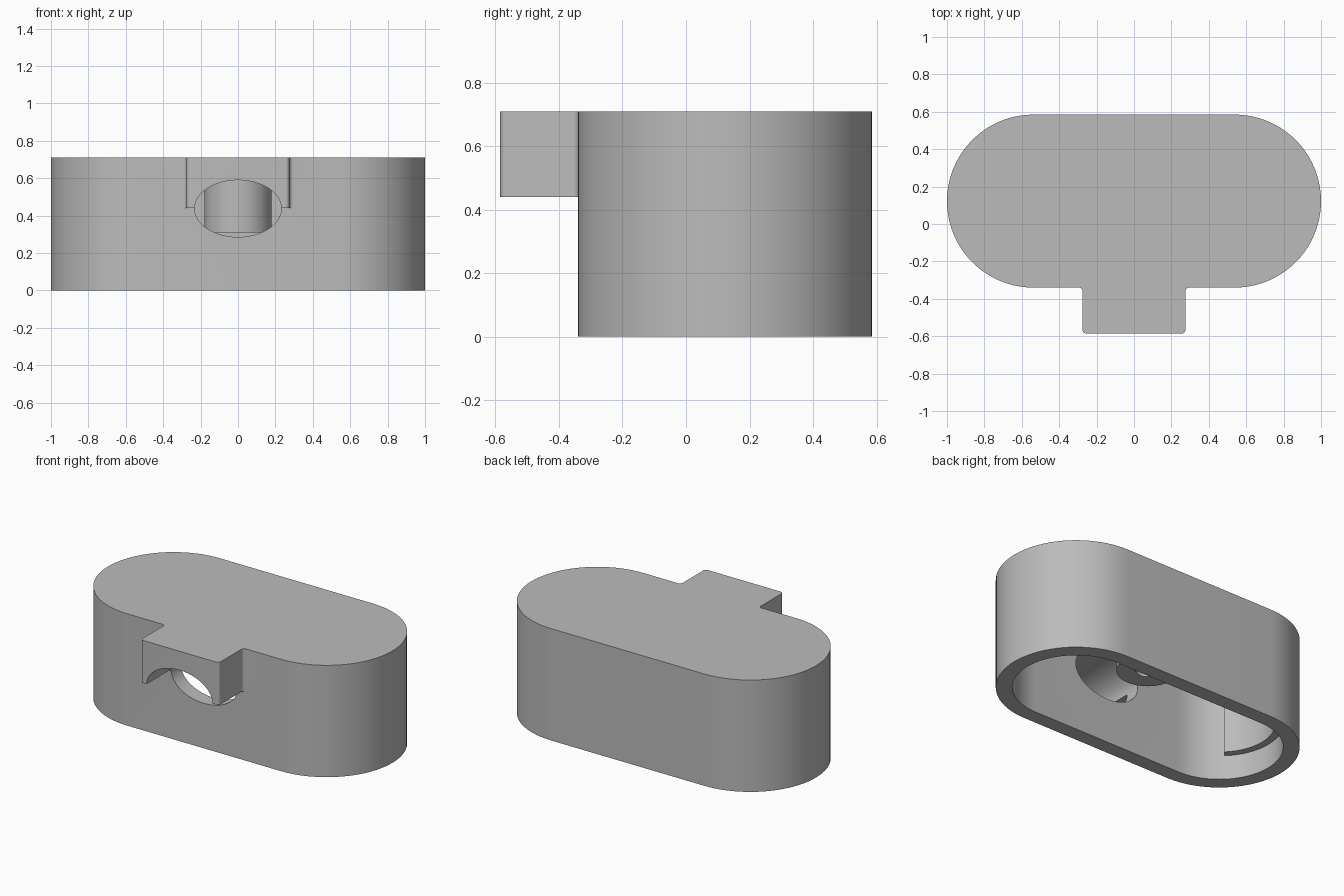
import bpy, bmesh
from math import sin, cos, pi, radians
from mathutils import Matrix

if "Cube" in bpy.data.objects:
    bpy.data.objects.remove(bpy.data.objects["Cube"], do_unlink=True)

MID_Y, RADIUS, HALF, HEIGHT = 0.1225, 0.4625, 0.5375, 0.71
WALL, ROOF = 0.095, 0.615

grey = bpy.data.materials.new("plain grey")
grey.use_nodes = True
grey.diffuse_color = (0.5, 0.5, 0.5, 1)
grey.node_tree.nodes["Principled BSDF"].inputs["Base Color"].default_value = (0.5, 0.5, 0.5, 1)


def arc(cx, cy, rx, ry, start, end, steps):
    """Points on an elliptical arc, angles in degrees."""
    angles = [radians(start + (end - start) * i / steps) for i in range(steps + 1)]
    return [(cx + rx * cos(a), cy + ry * sin(a)) for a in angles]


def ellipse(cx, cy, rx, ry, steps=64):
    return arc(cx, cy, rx, ry, 0, 360, steps)[:-1]


def stadium(r):
    return arc(HALF, MID_Y, r, r, -90, 90, 40) + arc(-HALF, MID_Y, r, r, 90, 270, 40)


def prism(name, outline, low, high, matrix=None):
    """Extrude a closed outline between two heights."""
    bm = bmesh.new()
    face = bm.faces.new([bm.verts.new((x, y, low)) for x, y in outline])
    top = bmesh.ops.extrude_face_region(bm, geom=[face])["geom"]
    moved = [v for v in top if isinstance(v, bmesh.types.BMVert)]
    bmesh.ops.translate(bm, verts=moved, vec=(0, 0, high - low))
    if matrix:
        bm.transform(matrix)
    bmesh.ops.recalc_face_normals(bm, faces=bm.faces)
    mesh = bpy.data.meshes.new(name)
    bm.to_mesh(mesh)
    bm.free()
    mesh.materials.append(grey)
    ob = bpy.data.objects.new(name, mesh)
    bpy.context.collection.objects.link(ob)
    return ob


def combine(target, tool, operation):
    """Apply a boolean and discard the tool."""
    mod = target.modifiers.new(operation, "BOOLEAN")
    mod.object, mod.operation, mod.solver = tool, operation, "EXACT"
    bpy.context.view_layer.objects.active = target
    bpy.ops.object.modifier_apply(modifier=mod.name)
    bpy.data.objects.remove(tool, do_unlink=True)


# Rounded housing, hollow from below
housing = prism("housing", stadium(RADIUS), 0, HEIGHT)
combine(housing, prism("cavity", stadium(RADIUS - WALL), -0.1, ROOF), "DIFFERENCE")

# Front tab with rounded corners and filleted roots
f, w, front, root = 0.02, 0.275, -0.585, MID_Y - RADIUS
half = arc(w - f, front + f, f, f, -90, 0, 6) + arc(w + f, root - f, f, f, 180, 90, 6)
half.append((w + f, root + 0.04))
tab = half + [(-x, y) for x, y in reversed(half)]
combine(housing, prism("tab", tab, 0.44, HEIGHT), "UNION")

# Central post under the roof
combine(housing, prism("post", ellipse(0, MID_Y, 0.18, 0.18), 0.31, 0.66), "UNION")

# Thickened arcs inside both round ends
inner, outer = RADIUS - WALL - 0.045, RADIUS - WALL + 0.04
for side in (0, 180):
    cx = HALF * cos(radians(side))
    pad = arc(cx, MID_Y, outer, outer, side - 45, side + 45, 24)
    pad += arc(cx, MID_Y, inner, inner, side + 45, side - 45, 24)
    combine(housing, prism("end_pad", pad, 0.155, 0.66), "UNION")

# Oval opening through tab and front wall, blind bore in the post
turn = Matrix.Rotation(pi / 2, 4, "X")
combine(housing, prism("opening", ellipse(0, 0.4375, 0.232, 0.152), 0.15, 0.8, turn), "DIFFERENCE")
combine(housing, prism("bore", ellipse(0, MID_Y, 0.07, 0.07, 32), 0.2, ROOF), "DIFFERENCE")

bpy.ops.object.select_all(action="DESELECT")
housing.select_set(True)
bpy.context.view_layer.objects.active = housing
bpy.ops.object.shade_smooth_by_angle(angle=radians(30))
